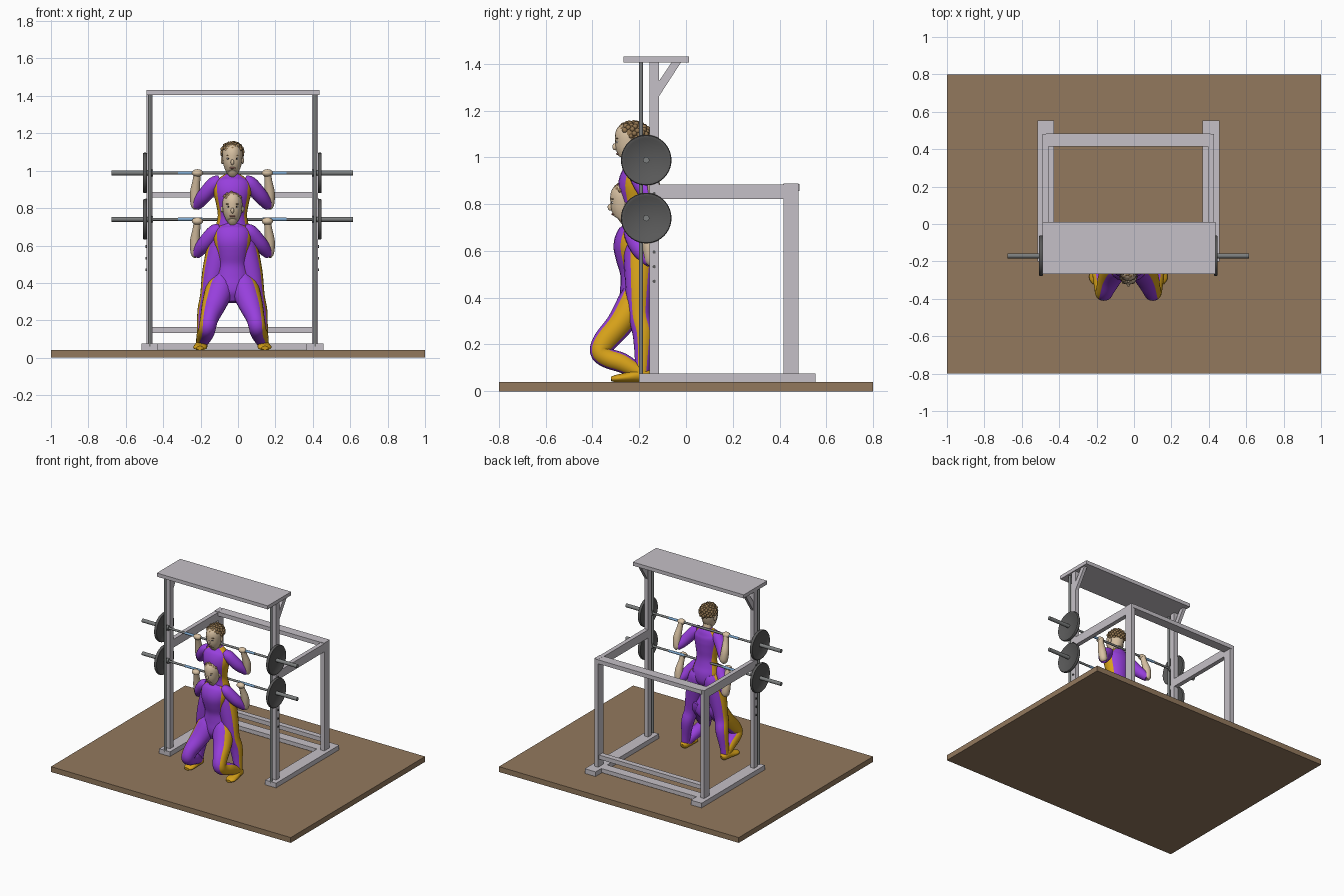
import bpy, bmesh, math, random
from mathutils import Vector, Matrix

if "Cube" in bpy.data.objects:
    bpy.data.objects.remove(bpy.data.objects["Cube"])

random.seed(4)
CX = -0.03          # centre line of rack and lifter


def mat(name, r, g, b):
    m = bpy.data.materials.new(name)
    m.diffuse_color = (r, g, b, 1)
    m.use_nodes = True
    m.node_tree.nodes["Principled BSDF"].inputs["Base Color"].default_value = m.diffuse_color
    return m


WOOD = mat("wood", .29, .19, .11)
FRAME = mat("painted_frame", .56, .53, .57)
STEEL = mat("steel", .2, .21, .21)
IRON = mat("iron", .1, .1, .1)
GRIP = mat("grip_blue", .2, .38, .6)
PURPLE = mat("suit_purple", .31, .05, .72)
YELLOW = mat("suit_yellow", .68, .36, .01)
SKIN = mat("skin", .68, .53, .36)
HAIR = mat("hair", .29, .18, .08)
WHITE = mat("eye_white", .9, .9, .9)
DARK = mat("dark", .03, .02, .02)
LIPS = mat("lips", .55, .25, .2)


def finish(name, bm, mats, smooth=True):
    bmesh.ops.recalc_face_normals(bm, faces=bm.faces)
    me = bpy.data.meshes.new(name)
    bm.to_mesh(me)
    bm.free()
    ob = bpy.data.objects.new(name, me)
    bpy.context.collection.objects.link(ob)
    for m in mats:
        me.materials.append(m)
    if smooth:
        bpy.ops.object.select_all(action='DESELECT')
        ob.select_set(True)
        bpy.context.view_layer.objects.active = ob
        bpy.ops.object.shade_smooth_by_angle(angle=math.radians(40))
    return ob


def box(name, x, y, z, m):
    bm = bmesh.new()
    lo, hi = Vector((x[0], y[0], z[0])), Vector((x[1], y[1], z[1]))
    bmesh.ops.create_cube(bm, size=1, matrix=Matrix.Translation((lo + hi) / 2) @ Matrix.Diagonal((*(hi - lo), 1)))
    return finish(name, bm, [m], False)


def ball(name, c, r, m):
    bm = bmesh.new()
    bmesh.ops.create_uvsphere(bm, u_segments=20, v_segments=12, radius=1,
                              matrix=Matrix.Translation(c) @ Matrix.Diagonal((*r, 1)))
    return finish(name, bm, [m])


def rod(name, a, b, r, m, seg=16):
    a, b = Vector(a), Vector(b)
    bm = bmesh.new()
    q = (b - a).to_track_quat('Z', 'Y').to_matrix().to_4x4()
    bmesh.ops.create_cone(bm, cap_ends=True, segments=seg, radius1=r, radius2=r, depth=(b - a).length,
                          matrix=Matrix.Translation((a + b) / 2) @ q)
    return finish(name, bm, [m])


def catmull(p, i, t):
    a, b, c, d = (Vector(p[min(max(i + k, 0), len(p) - 1)]) for k in (-1, 0, 1, 2))
    return .5 * (2 * b + (c - a) * t + (2 * a - 5 * b + 4 * c - d) * t * t + (3 * b - a - 3 * c + d) * t ** 3)


def loft(name, pts, mats, stripe=None, side=1, steps=4, seg=20):
    """Smooth tube through (x, y, z, rx, ry); stripe = outward cosine above which faces take mats[1]."""
    pts = [(CX + side * p[0],) + tuple(p[1:]) for p in pts]
    path = [catmull(pts, i, k / steps) for i in range(len(pts) - 1) for k in range(steps)] + [Vector(pts[-1])]
    bm, rings = bmesh.new(), []
    for n, p in enumerate(path):
        t = (path[min(n + 1, len(path) - 1)].xyz - path[max(n - 1, 0)].xyz).normalized()
        u = (Vector((1, 0, 0)) - t * t.x).normalized()
        v = t.cross(u)
        ang = [2 * math.pi * k / seg for k in range(seg)]
        rings.append([bm.verts.new(p.xyz + u * p[3] * math.cos(a) + v * p[4] * math.sin(a)) for a in ang])
    for r, s in zip(rings, rings[1:]):
        for k in range(seg):
            j = (k + 1) % seg
            f = bm.faces.new((r[k], r[j], s[j], s[k]))
            c = math.cos(2 * math.pi * (k + .5) / seg)
            if stripe and (abs(c) if side == 0 else c * side) > stripe:
                f.material_index = 1
    bm.faces.new(rings[0])
    bm.faces.new(rings[-1])
    # torso is symmetric: side 0 centres every ring
    return finish(name, bm, mats)


# Floor
box("floor", (-1, 1), (-.8, .8), (0, .04), WOOD)

# Rack sides
for s, tag in ((-1, "left"), (1, "right")):
    xc = CX + s * .442
    t = (xc - .016, xc + .016)
    box("base_rail_" + tag, (xc - .045, xc + .045), (-.2, .553), (.04, .075), FRAME)
    box("front_post_" + tag, t, (-.157, -.115), (.07, 1.41), FRAME)
    box("rear_post_" + tag, t, (.417, .481), (.07, .888), FRAME)
    box("side_beam_" + tag, t, (-.15, .43), (.822, .884), FRAME)
    rod("guide_rod_" + tag, (xc, -.192, .06), (xc, -.192, 1.41), .009, STEEL)
    bm = bmesh.new()
    prof = [(-.116, 1.26), (-.02, 1.408), (-.06, 1.408), (-.116, 1.325)]
    f = bm.faces.new([bm.verts.new((t[0] + .004, y, z)) for y, z in prof])
    g = bmesh.ops.extrude_face_region(bm, geom=[f])["geom"]
    bmesh.ops.translate(bm, vec=(.024, 0, 0), verts=[v for v in g if isinstance(v, bmesh.types.BMVert)])
    finish("gusset_" + tag, bm, [FRAME], False)
    for i in range(8):
        z = .47 + .0625 * i
        rod("stop_peg_" + tag, (xc, -.136, z), (xc + s * .022, -.136, z), .007, IRON, 10)

# Rack cross members
cross = (CX - .44, CX + .44)
box("top_plate", (CX - .46, CX + .465), (-.267, .012), (1.405, 1.432), FRAME)
box("rear_top_beam", cross, (.415, .485), (.857, .887), FRAME)
box("rear_low_beam", cross, (.43, .47), (.131, .163), FRAME)
box("rear_base_beam", cross, (.415, .485), (.045, .075), FRAME)


def weight_plate(name, x, z):
    prof = [(0, .005), (.09, .005), (.096, .01), (.105, .01), (.108, .006)]
    prof += [(r, -h) for r, h in reversed(prof)]
    bm = bmesh.new()
    vs = [bm.verts.new((x + h, -.17, z + r)) for r, h in prof]
    es = [bm.edges.new(e) for e in zip(vs, vs[1:])]
    bmesh.ops.spin(bm, geom=vs + es, cent=(x, -.17, z), axis=(1, 0, 0), angle=2 * math.pi, steps=40)
    bmesh.ops.remove_doubles(bm, verts=bm.verts, dist=.0005)
    finish(name, bm, [IRON])


# Barbells in both positions
def barbell(tag, z):
    def seg(name, a, b, r, m):
        rod(name + tag, (CX + a, -.17, z), (CX + b, -.17, z), r, m)
    seg("bar_", -.5, .5, .008, STEEL)
    for s in (-1, 1):
        seg("sleeve_", s * .44, s * .646, .0135, STEEL)
        seg("collar_", s * .425, s * .445, .018, STEEL)
        seg("grip_", s * .16, s * .29, .009, GRIP)
        weight_plate("weight_plate_" + tag, CX + s * .467, z)


barbell("high", .988)
barbell("low", .74)


# Upper body, offset by (dy, dz)
def upper_body(tag, dy, dz):
    def at(x, y, z):
        return Vector((CX + x, y + dy, z + dz))

    def sh(rows):
        return [(p[0], p[1] + dy, p[2] + dz, p[3], p[-1]) for p in rows]
    loft("torso_" + tag, sh([(0, -.2, .555, .045, .045), (0, -.195, .6, .09, .07), (0, -.195, .65, .1, .072),
         (0, -.2, .7, .09, .062), (0, -.205, .76, .078, .056), (0, -.212, .82, .087, .066),
         (0, -.217, .88, .1, .073), (0, -.21, .93, .1, .065), (0, -.205, .958, .075, .05),
         (0, -.205, .982, .04, .036)]), [PURPLE, YELLOW], .8, 0)
    loft("neck_" + tag, sh([(0, -.205, .96, .034), (0, -.215, 1.0, .031), (0, -.225, 1.05, .034)]), [SKIN])
    # Head and face
    loft("head_" + tag, sh([(0, -.262, .982, .014, .018), (0, -.255, .99, .03, .036), (0, -.245, 1.02, .045, .056),
         (0, -.238, 1.06, .053, .066), (0, -.235, 1.1, .053, .067), (0, -.232, 1.13, .04, .052),
         (0, -.23, 1.145, .015, .02)]), [SKIN])
    ball("nose_" + tag, at(0, -.303, 1.045), (.009, .012, .015), SKIN)
    ball("mouth_" + tag, at(0, -.291, 1.015), (.017, .008, .005), LIPS)
    for s in (-1, 1):
        ball("ear_" + tag, at(s * .054, -.228, 1.055), (.008, .014, .02), SKIN)
        ball("eye_" + tag, at(s * .021, -.29, 1.065), (.01, .009, .006), WHITE)
        ball("pupil_" + tag, at(s * .021, -.297, 1.065), (.004, .003, .004), DARK)
        ball("eyebrow_" + tag, at(s * .022, -.293, 1.08), (.013, .007, .003), HAIR)
    # Curly hair: a cap covered with small curls
    bm = bmesh.new()
    c = at(0, -.224, 1.098)
    bmesh.ops.create_icosphere(bm, subdivisions=3, radius=1,
                               matrix=Matrix.Translation(c) @ Matrix.Diagonal((.057, .067, .055, 1)))
    for i in range(90):
        z = 1 - 1.5 * (i + .5) / 90
        a = i * 2.39996
        d = Vector((math.cos(a), math.sin(a), 0)) * math.sqrt(1 - z * z) + Vector((0, 0, z))
        if d.y < -.25 and d.z < .3:
            continue
        p = c + Vector((d.x * .055, d.y * .065, d.z * .052))
        bmesh.ops.create_icosphere(bm, subdivisions=2, radius=random.uniform(.009, .013),
                                   matrix=Matrix.Translation(p))
    finish("hair_" + tag, bm, [HAIR])
    # Arms holding the bar
    for s in (-1, 1):
        loft("upper_arm_" + tag, sh([(.065, -.208, .945, .03), (.095, -.205, .93, .04), (.145, -.178, .872, .04),
             (.178, -.145, .83, .033), (.195, -.13, .808, .024)]), [PURPLE], None, s)
        loft("forearm_" + tag, sh([(.188, -.133, .805, .02), (.195, -.13, .82, .028), (.199, -.138, .88, .028),
             (.193, -.155, .94, .021), (.188, -.165, .98, .019)]), [SKIN], None, s)
        ball("hand_" + tag, at(s * .187, -.172, .988), (.03, .024, .02), SKIN)


upper_body("standing", 0, 0)
upper_body("squatting", -.02, -.258)

# Legs for both poses, with shared shoes
for s in (-1, 1):
    loft("leg_standing", [(.05, -.195, .65, .05, .06), (.062, -.195, .6, .07, .072), (.097, -.2, .46, .064, .06),
         (.125, -.2, .33, .048, .048), (.142, -.183, .25, .045, .046), (.158, -.185, .14, .032, .034),
         (.165, -.19, .07, .028, .032)], [PURPLE, YELLOW], .8, s)
    loft("leg_squatting", [(.05, -.205, .43, .05, .06), (.065, -.225, .375, .075, .07), (.098, -.285, .285, .065, .058),
         (.122, -.345, .215, .05, .052), (.132, -.366, .17, .046, .045), (.138, -.335, .142, .045, .043),
         (.148, -.27, .12, .044, .042), (.165, -.19, .075, .03, .03)], [PURPLE, YELLOW], .7, s)
    loft("shoe", [(.163, -.152, .062, .014, .016), (.164, -.165, .066, .028, .026), (.165, -.2, .068, .032, .029),
         (.17, -.25, .06, .036, .021), (.173, -.295, .055, .036, .016), (.174, -.32, .052, .018, .01)],
         [YELLOW], None, s)
